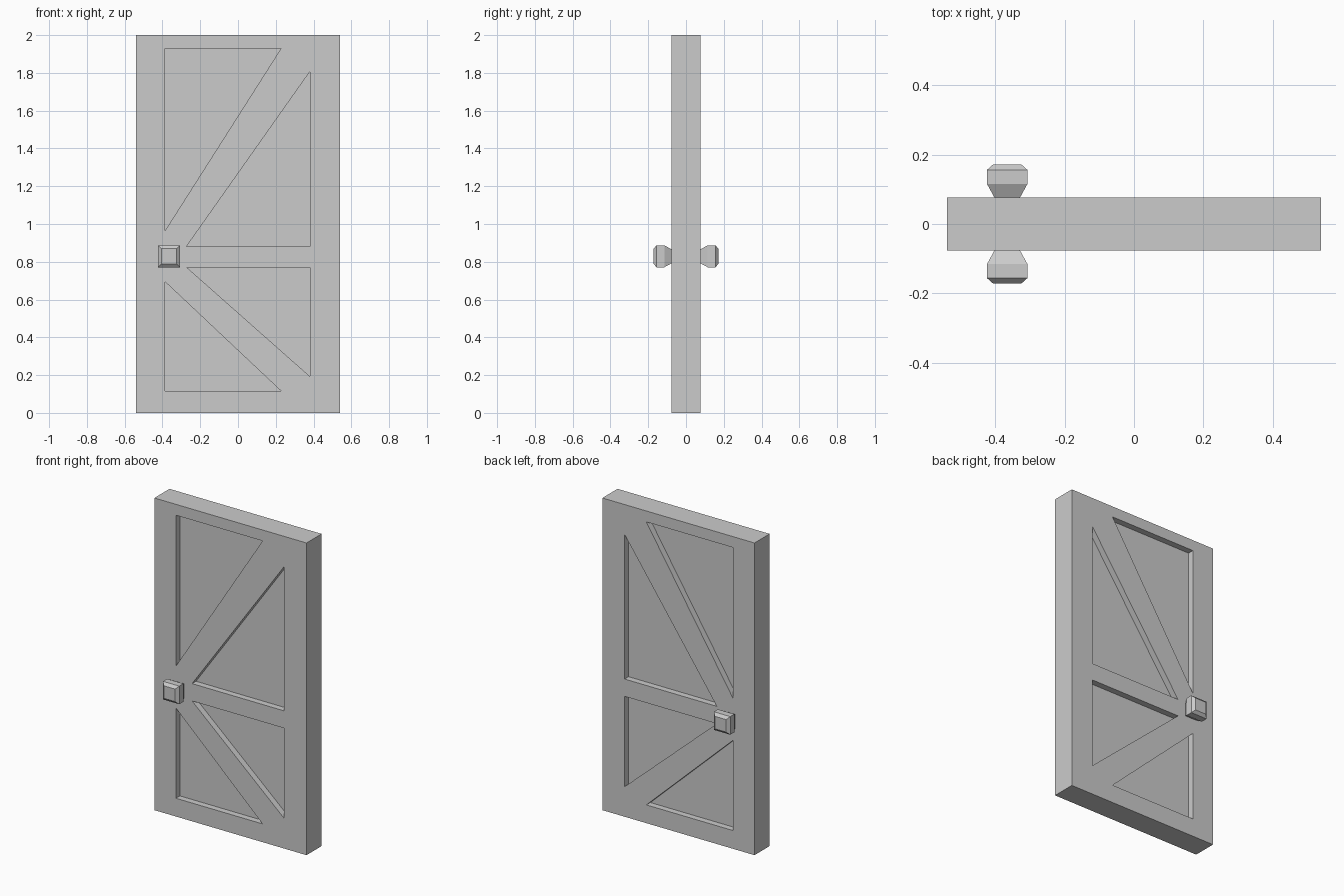
import bpy, bmesh

if "Cube" in bpy.data.objects:
    bpy.data.objects.remove(bpy.data.objects["Cube"])

W, T, H = 0.539, 0.0765, 2.0      # half width, half thickness, height
DEPTH = 0.04                      # panel recess depth
KX, KZ = -0.365, 0.829            # knob centre

grey = bpy.data.materials.new("grey")
grey.diffuse_color = (0.6, 0.6, 0.6, 1)
grey.use_nodes = True
grey.node_tree.nodes["Principled BSDF"].inputs["Base Color"].default_value = grey.diffuse_color


def finish(bm, name):
    bmesh.ops.recalc_face_normals(bm, faces=bm.faces)
    mesh = bpy.data.meshes.new(name)
    bm.to_mesh(mesh)
    bm.free()
    mesh.materials.append(grey)
    obj = bpy.data.objects.new(name, mesh)
    bpy.context.collection.objects.link(obj)
    return obj


def loft(bm, rings):
    """Closed solid through matching rings of points."""
    loops = [[bm.verts.new(p) for p in ring] for ring in rings]
    n = len(loops[0])
    for a, b in zip(loops, loops[1:]):
        for i in range(n):
            j = (i + 1) % n
            bm.faces.new((a[i], a[j], b[j], b[i]))
    bm.faces.new(loops[0])
    bm.faces.new(loops[-1])


def rect(x, z, hx, hz, y):
    return [(x - hx, y, z - hz), (x + hx, y, z - hz),
            (x + hx, y, z + hz), (x - hx, y, z + hz)]


# Door slab
bm = bmesh.new()
loft(bm, [rect(0, H / 2, W, H / 2, y) for y in (-T, T)])
door = finish(bm, "door_slab")

# Triangular recesses on both sides
triangles = [
    [(-0.386, 1.93), (0.228, 1.93), (-0.386, 0.965)],
    [(0.381, 1.807), (0.381, 0.882), (-0.272, 0.882)],
    [(-0.272, 0.771), (0.381, 0.771), (0.381, 0.193)],
    [(-0.386, 0.694), (-0.386, 0.117), (0.227, 0.117)],
]
bm = bmesh.new()
for side in (-1, 1):
    for tri in triangles:
        loft(bm, [[(x, side * y, z) for x, z in tri] for y in (T - DEPTH, T + 0.05)])
cutter = finish(bm, "panel_cutter")
cutter.hide_render = True

mod = door.modifiers.new("panels", 'BOOLEAN')
mod.operation = 'DIFFERENCE'
mod.solver = 'EXACT'
mod.object = cutter
bpy.context.view_layer.objects.active = door
bpy.ops.object.modifier_apply(modifier=mod.name)
bpy.data.objects.remove(cutter)

# Faceted square knobs, front and back: (distance from centre, half size)
profile = [(T, 0.037), (0.115, 0.058), (0.156, 0.058), (0.172, 0.04)]
for side, name in ((-1, "front_knob"), (1, "back_knob")):
    bm = bmesh.new()
    loft(bm, [rect(KX, KZ, s, s, side * y) for y, s in profile])
    finish(bm, name)
